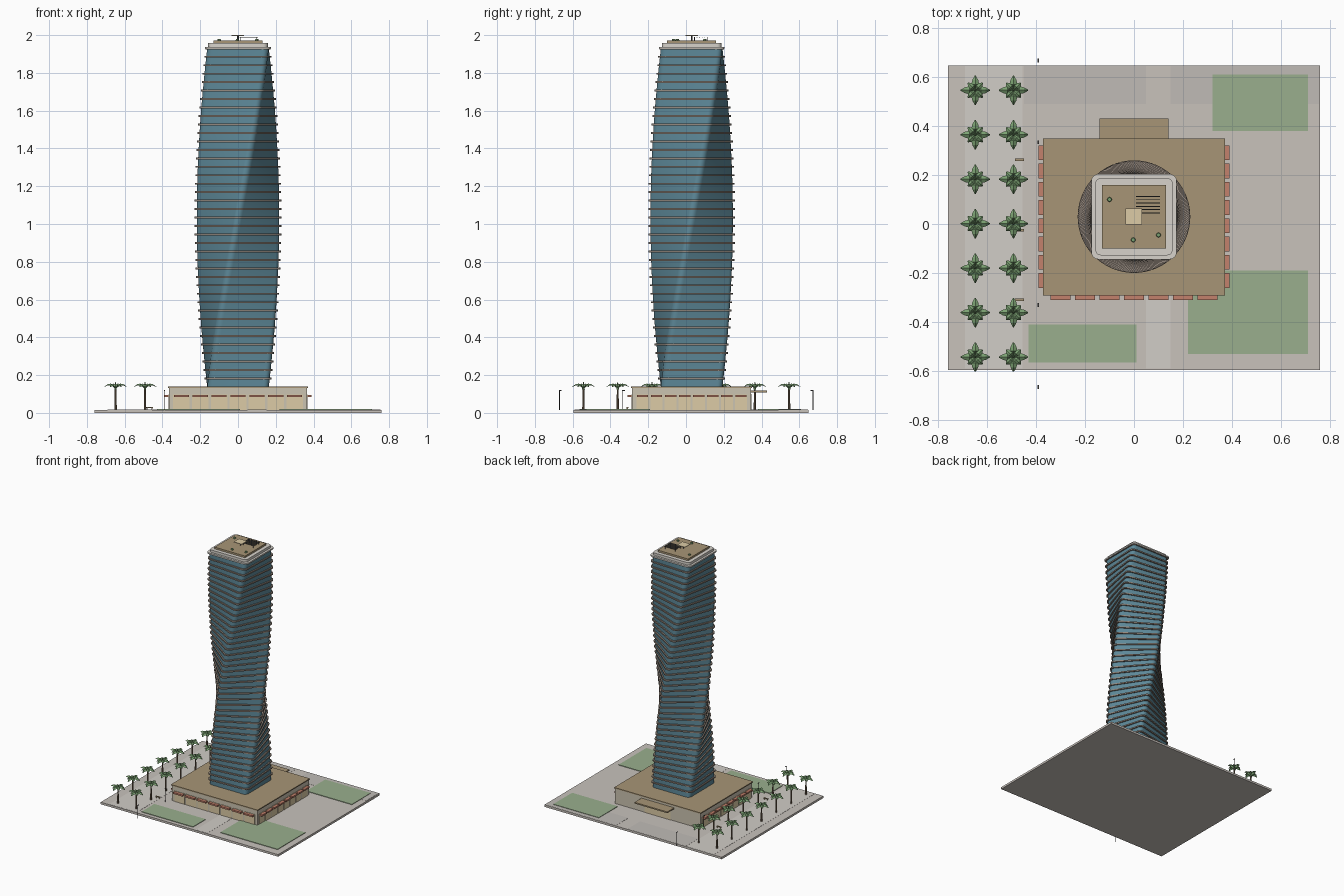
import bpy, bmesh, math
from mathutils import Vector

if "Cube" in bpy.data.objects:
    bpy.data.objects.remove(bpy.data.objects["Cube"])

CY = 0.03            # tower centre in y
PAVE = 0.016         # plaza surface height


def mat(name, r, g, b):
    m = bpy.data.materials.new(name)
    m.diffuse_color = (r, g, b, 1)
    m.use_nodes = True
    m.node_tree.nodes["Principled BSDF"].inputs["Base Color"].default_value = m.diffuse_color
    return m


GLASS = mat("blue_glass", 0.11, 0.25, 0.32)
SLAB = mat("slab_taupe", 0.30, 0.25, 0.21)
WHITE = mat("pale_stone", 0.68, 0.65, 0.60)
STONE = mat("paving", 0.58, 0.54, 0.50)
STONE2 = mat("paving_light", 0.64, 0.61, 0.57)
STONE3 = mat("paving_dark", 0.53, 0.50, 0.47)
ROOF = mat("tan_roof", 0.39, 0.30, 0.18)
WALL = mat("podium_wall", 0.60, 0.55, 0.44)
SHOP = mat("shop_front", 0.72, 0.60, 0.38)
AWN = mat("awning_red", 0.55, 0.22, 0.15)
GRASS = mat("lawn", 0.32, 0.43, 0.27)
LEAF = mat("palm_leaf", 0.20, 0.36, 0.17)
BARK = mat("bark", 0.20, 0.14, 0.09)
DARK = mat("dark_metal", 0.08, 0.08, 0.08)


def finish(name, bm, m, smooth=None):
    me = bpy.data.meshes.new(name)
    bmesh.ops.recalc_face_normals(bm, faces=bm.faces)
    bm.to_mesh(me)
    bm.free()
    ob = bpy.data.objects.new(name, me)
    bpy.context.collection.objects.link(ob)
    me.materials.append(m)
    if smooth:
        bpy.context.view_layer.objects.active = ob
        ob.select_set(True)
        bpy.ops.object.shade_smooth_by_angle(angle=math.radians(smooth))
        ob.select_set(False)
    return ob


def add_box(bm, x0, x1, y0, y1, z0, z1):
    vs = bmesh.ops.create_cube(bm, size=1)["verts"]
    for v in vs:
        v.co = Vector(((x0 + x1) / 2 + v.co.x * (x1 - x0),
                       (y0 + y1) / 2 + v.co.y * (y1 - y0),
                       (z0 + z1) / 2 + v.co.z * (z1 - z0)))


def boxes(name, m, *dims):
    bm = bmesh.new()
    for d in dims:
        add_box(bm, *d)
    return finish(name, bm, m)


def add_cyl(bm, x, y, z0, z1, r0, r1, n=8):
    vs = bmesh.ops.create_cone(bm, cap_ends=True, segments=n, radius1=r0,
                               radius2=r1, depth=z1 - z0)["verts"]
    bmesh.ops.translate(bm, verts=vs, vec=(x, y, (z0 + z1) / 2))


def outline(half, r, rot, z):
    """Rounded square ring, turned by rot about the tower axis."""
    pts = []
    for k in range(4):
        a0 = k * math.pi / 2
        c = Vector((half - r, half - r))
        c = Vector((c.x * math.cos(a0) - c.y * math.sin(a0),
                    c.x * math.sin(a0) + c.y * math.cos(a0)))
        for i in range(6):
            a = a0 + i * math.pi / 10
            p = c + Vector((r * math.cos(a), r * math.sin(a)))
            pts.append((p.x * math.cos(rot) - p.y * math.sin(rot),
                        CY + p.x * math.sin(rot) + p.y * math.cos(rot), z))
    return pts


def loft(bm, rings):
    rows = [[bm.verts.new(p) for p in ring] for ring in rings]
    for a, b in zip(rows, rows[1:]):
        for i in range(len(a)):
            j = (i + 1) % len(a)
            bm.faces.new((a[i], a[j], b[j], b[i]))
    bm.faces.new(rows[0][::-1])
    bm.faces.new(rows[-1])


# plaza, paving bands and lawns
boxes("plaza", STONE, (-0.76, 0.76, -0.595, 0.648, 0, PAVE))
boxes("paving_walks", STONE2, (-0.69, -0.455, -0.59, 0.645, PAVE - .002, PAVE + .001),
      (0.05, 0.15, -0.59, -0.29, PAVE - .002, PAVE + .001))
boxes("rear_drive", STONE3, (-0.45, 0.05, 0.49, 0.645, PAVE - .002, PAVE + .001),
      (0.15, 0.755, 0.49, 0.645, PAVE - .002, PAVE + .001))
boxes("lawns", GRASS, (0.32, 0.71, 0.38, 0.61, PAVE - .002, 0.020),
      (0.22, 0.71, -0.53, -0.19, PAVE - .002, 0.020),
      (-0.43, 0.01, -0.565, -0.41, PAVE - .002, 0.020))

# podium with roof, shop fronts, awnings and rear canopy
boxes("podium", WALL, (-0.365, 0.365, -0.285, 0.345, 0.01, 0.134))
boxes("podium_roof", ROOF, (-0.371, 0.371, -0.291, 0.35, 0.133, 0.141))
boxes("rear_canopy", ROOF, (-0.14, 0.14, 0.34, 0.43, 0.108, 0.118))
boxes("rear_doors", SHOP, (-0.11, 0.11, 0.343, 0.348, PAVE, 0.10))
shops, awns = [], []
for i in range(7):
    x = (i - 3) * 0.1
    shops.append((x - 0.044, x + 0.044, -0.288, -0.28, PAVE, 0.098))
    awns.append((x - 0.04, x + 0.04, -0.31, -0.284, 0.084, 0.096))
for i in range(8):
    y = 0.291 - i * 0.0745
    for s in (-1, 1):
        xs = sorted((s * 0.36, s * 0.368))
        shops.append((*xs, y - 0.032, y + 0.032, PAVE, 0.098))
        xs = sorted((s * 0.364, s * 0.39))
        awns.append((*xs, y - 0.03, y + 0.03, 0.084, 0.096))
boxes("shop_fronts", SHOP, *shops)
boxes("awnings", AWN, *awns)

# twisting tower: a quarter turn over forty floors
FLOORS, Z0, Z1 = 40, 0.138, 1.93
STEP = (Z1 - Z0) / FLOORS
bm = bmesh.new()
loft(bm, [outline(0.163, 0.03, i / FLOORS * math.pi / 2, Z0 + i * STEP)
          for i in range(FLOORS + 1)])
finish("tower_glass", bm, GLASS, 30)
bm = bmesh.new()
for i in range(1, FLOORS + 1):
    t, z = i / FLOORS * math.pi / 2, Z0 + i * STEP
    loft(bm, [outline(0.1715, 0.03, t, z - 0.005), outline(0.1715, 0.03, t, z + 0.005)])
finish("floor_slabs", bm, SLAB, 30)

# crown and roof deck
bm = bmesh.new()
loft(bm, [outline(0.174, 0.028, 0, 1.928), outline(0.174, 0.028, 0, 1.938)])
loft(bm, [outline(0.158, 0.024, 0, 1.936), outline(0.158, 0.024, 0, 1.957)])
finish("crown", bm, WHITE, 30)
boxes("roof_deck", ROOF, (-0.13, 0.13, CY - 0.13, CY + 0.13, 1.955, 1.971))
boxes("roof_plate", SHOP, (-0.035, 0.033, CY - 0.033, CY + 0.033, 1.996, 2.0))
bm = bmesh.new()
add_cyl(bm, 0, CY, 1.97, 1.997, 0.004, 0.004)
for x in (0.015, 0.1):
    for y in (0.045, 0.112):
        add_cyl(bm, x, y, 1.97, 1.988, 0.0015, 0.0015, 6)
for i in range(6):
    y = 0.045 + i * 0.0135
    add_box(bm, 0.008, 0.107, y - 0.002, y + 0.002, 1.987, 1.991)
finish("roof_pergola", bm, DARK)
bm = bmesh.new()
for x, y in ((-0.1, 0.1), (0.1, -0.045), (-0.003, -0.065)):
    add_cyl(bm, x, y, 1.97, 1.98, 0.01, 0.008)
finish("roof_planters", bm, LEAF)

# two rows of palms
trunks, leaves = bmesh.new(), bmesh.new()
for x in (-0.648, -0.492):
    for row in range(7):
        y = -0.543 + row * 0.1815
        add_cyl(trunks, x, y, PAVE, 0.135, 0.0065, 0.0045)
        for k in range(8):
            a = k * math.pi / 4
            d, n = Vector((math.cos(a), math.sin(a), 0)), Vector((-math.sin(a), math.cos(a), 0))
            reach = 0.06 if k % 2 == 0 else 0.042
            # frond: arching spine with two drooping sides
            prof = [(0, 0.132, 0.004), (0.4, 0.155, 0.016), (0.7, 0.152, 0.012), (1, 0.138, 0.002)]
            rows = []
            for t, z, w in prof:
                c = Vector((x, y, z)) + d * (t * reach)
                drop = Vector((0, 0, -0.6 * w))
                rows.append([leaves.verts.new(p) for p in (c - n * w + drop, c, c + n * w + drop)])
            for p, q in zip(rows, rows[1:]):
                for i in (0, 1):
                    leaves.faces.new((p[i], p[i + 1], q[i + 1], q[i]))
        add_cyl(leaves, x, y, 0.125, 0.163, 0.007, 0.002, 6)
finish("palm_trunks", trunks, BARK)
finish("palm_fronds", leaves, LEAF)

# street lamps and benches
bm = bmesh.new()
for y in (-0.67, -0.335, 0.338, 0.672):
    add_cyl(bm, -0.39, y, PAVE, 0.12, 0.002, 0.002, 6)
    s = 1 if y < 0 else -1
    ys = sorted((y - s * 0.003, y + s * 0.012))
    add_box(bm, -0.393, -0.387, *ys, 0.117, 0.12)
finish("street_lamps", bm, DARK)
dims = []
for y in (0.262, -0.026, -0.31):
    dims += [(-0.485, -0.45, y - 0.005, y + 0.005, 0.026, 0.030),
             (-0.482, -0.478, y - 0.004, y + 0.004, PAVE, 0.027),
             (-0.457, -0.453, y - 0.004, y + 0.004, PAVE, 0.027)]
boxes("benches", ROOF, *dims)
